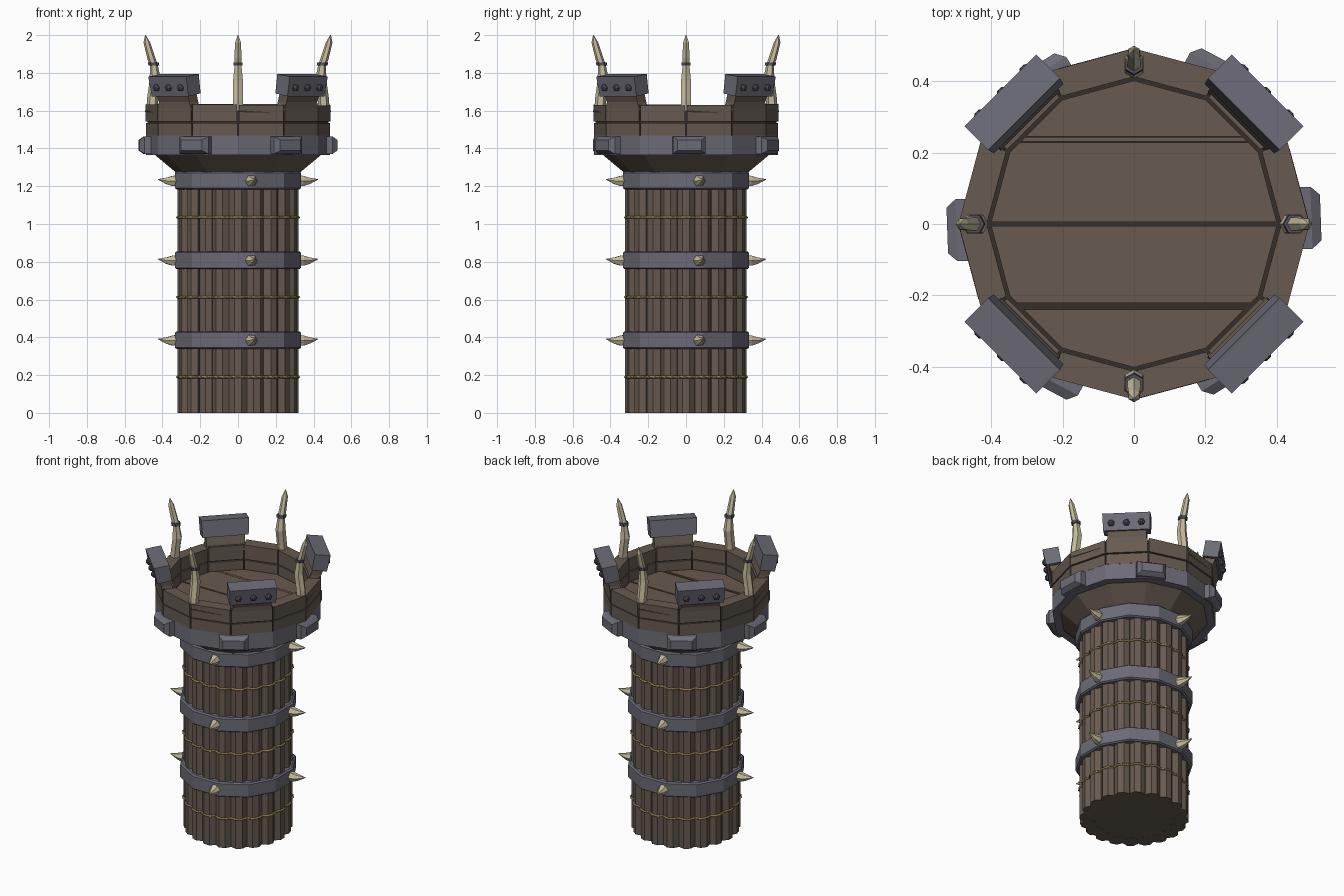
import bpy, bmesh, math, random
from mathutils import Vector, Matrix

if "Cube" in bpy.data.objects:
    bpy.data.objects.remove(bpy.data.objects["Cube"])

random.seed(4)

def mat(name, c):
    m = bpy.data.materials.new(name)
    m.diffuse_color = (*c, 1)
    m.use_nodes = True
    m.node_tree.nodes["Principled BSDF"].inputs["Base Color"].default_value = m.diffuse_color
    return m

WOOD = mat("wood", (0.135, 0.103, 0.080))
DARK = mat("dark_wood", (0.035, 0.028, 0.023))
METAL = mat("metal", (0.150, 0.148, 0.185))
RIVET = mat("dark_metal", (0.08, 0.08, 0.10))
BONE = mat("bone", (0.56, 0.50, 0.34))
ROPE = mat("rope", (0.30, 0.21, 0.085))

def loft(bm, rings, ang=0):
    """Skin between rings of points, cap both ends, turn about z."""
    R = Matrix.Rotation(math.radians(ang), 3, 'Z')
    vs = [[bm.verts.new(R @ Vector(p)) for p in r] for r in rings]
    n = len(vs[0])
    for a, b in zip(vs, vs[1:]):
        for i in range(n):
            bm.faces.new((a[i], a[(i + 1) % n], b[(i + 1) % n], b[i]))
    bm.faces.new(vs[0][::-1])
    bm.faces.new(vs[-1])

def finish(name, bm, m):
    bmesh.ops.recalc_face_normals(bm, faces=bm.faces)
    me = bpy.data.meshes.new(name)
    bm.to_mesh(me)
    bm.free()
    me.materials.append(m)
    ob = bpy.data.objects.new(name, me)
    bpy.context.collection.objects.link(ob)
    return ob

def polar(r, deg, z=0):
    a = math.radians(deg)
    return (r * math.cos(a), r * math.sin(a), z)

def ring(n, r, z, off=0, cx=0, cy=0):
    return [(cx + r * math.cos(math.tau * i / n + math.radians(off)),
             cy + r * math.sin(math.tau * i / n + math.radians(off)), z) for i in range(n)]

def xring(n, r, x, z, y=0):
    """Ring facing along x (radial direction)."""
    return [(x, y + r * math.cos(math.tau * i / n), z + r * math.sin(math.tau * i / n)) for i in range(n)]

def segment(bm, i, r0, r1, z0, z1, gap=0):
    """One wall section between two corners of the twelve-sided parapet."""
    a, b = i * 30 + gap, i * 30 + 30 - gap
    loft(bm, [[polar(r0, a, z), polar(r1, a, z), polar(r1, b, z), polar(r0, b, z)] for z in (z0, z1)])

# log shaft
LOGS, LR, RR = 20, 0.05, 0.275
bm = bmesh.new()
for i in range(LOGS):
    c = polar(RR, i * 360 / LOGS)
    rr = LR + random.uniform(-0.002, 0.002)
    loft(bm, [ring(8, rr, z, i * 18 + 22.5, c[0], c[1]) for z in (0, 1.28)])
loft(bm, [ring(20, 0.275, z) for z in (0.001, 1.28)])
finish("log_shaft", bm, WOOD)

# metal bands and their bone spikes
bands, spikes = bmesh.new(), bmesh.new()
for z in (0.385, 0.808, 1.23):
    loft(bands, [ring(12, r, z + d, 15) for r, d in
                 ((0.336, -0.047), (0.346, -0.04), (0.346, 0.04), (0.336, 0.047))])
    for k in range(4):
        loft(spikes, [xring(6, 0.033, 0.32, z), xring(6, 0.031, 0.352, z - 0.002),
                      xring(6, 0.020, 0.385, z - 0.002), xring(6, 0.002, 0.432, z + 0.006)], 12 + 90 * k)
finish("shaft_bands", bands, METAL)
finish("band_spikes", spikes, BONE)

# ropes hugging the logs
for j, z in enumerate((0.19, 0.613, 1.035)):
    cu = bpy.data.curves.new("rope_%d" % j, 'CURVE')
    cu.dimensions = '3D'
    cu.bevel_depth = 0.007
    cu.bevel_resolution = 0
    sp = cu.splines.new('POLY')
    pts = []
    for i in range(LOGS):
        c = Vector(polar(RR, i * 18, z))
        pts += [c + Vector(polar(LR + 0.001, i * 18 + t)) for t in (-55, -22.5, 22.5, 55)]
    sp.points.add(len(pts) - 1)
    for p, q in zip(sp.points, pts):
        p.co = (*q, 1)
    sp.use_cyclic_u = True
    cu.materials.append(ROPE)
    bpy.context.collection.objects.link(bpy.data.objects.new("rope_%d" % j, cu))

# flared collar under the platform
bm = bmesh.new()
loft(bm, [ring(12, 0.325, 1.27), ring(12, 0.445, 1.37)])
finish("flared_collar", bm, WOOD)

# metal platform ring and its raised blocks
bm = bmesh.new()
loft(bm, [ring(12, 0.488, 1.365), ring(12, 0.488, 1.468)])
finish("platform_ring", bm, METAL)
bm = bmesh.new()
for k in range(6):
    loft(bm, [[(x, sy * w, 1.417 + sz * h) for sy, sz in ((-1, -1), (1, -1), (1, 1), (-1, 1))]
              for x, w, h in ((0.455, 0.087, 0.046), (0.498, 0.087, 0.046), (0.524, 0.064, 0.028))], 2 + 60 * k)
finish("ring_blocks", bm, METAL)

# parapet: dark core with two rows of planks
core, planks = bmesh.new(), bmesh.new()
for i in range(12):
    segment(core, i, 0.425, 0.480, 1.46, 1.622)
    segment(planks, i, 0.412, 0.488, 1.468, 1.536, 0.4)
    segment(planks, i, 0.412, 0.491, 1.543, 1.632 + random.uniform(-0.005, 0.005), 0.5)
finish("parapet_core", core, DARK)
finish("parapet_planks", planks, WOOD)

# cracks in some planks
bm = bmesh.new()
for i in (0, 3, 6, 9):
    ap = 0.491 * math.cos(math.radians(15))
    loft(bm, [[(x, -0.122, 1.602), (x, 0.09, 1.589), (x, -0.122, 1.592)]
              for x in (ap - 0.003, ap + 0.002)], i * 30 + 15)
finish("plank_cracks", bm, DARK)

# floor boards over a dark base
bm = bmesh.new()
loft(bm, [ring(12, 0.43, 1.46), ring(12, 0.43, 1.474)])
finish("floor_base", bm, DARK)
bm = bmesh.new()
for y0, y1 in ((-0.5, -0.24), (-0.222, -0.005), (0.005, 0.229), (0.231, 0.244), (0.246, 0.5)):
    b = bmesh.new()
    loft(b, [ring(12, 0.402, 1.47), ring(12, 0.402, 1.482)])
    for y, n in ((y0, -1), (y1, 1)):
        bmesh.ops.bisect_plane(b, geom=b.verts[:] + b.edges[:] + b.faces[:], plane_co=(0, y, 0),
                               plane_no=(0, n, 0), clear_outer=True)
        bmesh.ops.holes_fill(b, edges=[e for e in b.edges if e.is_boundary])
    tmp = bpy.data.meshes.new("tmp")
    b.to_mesh(tmp)
    b.free()
    bm.from_mesh(tmp)
    bpy.data.meshes.remove(tmp)
finish("floor_boards", bm, WOOD)

# merlons with leaning metal caps and rivets
wood, caps, rivets = bmesh.new(), bmesh.new(), bmesh.new()
for k in range(4):
    a = 45 + 90 * k
    loft(wood, [[(x0, -w, z), (x1, -w, z), (x1, w, z), (x0, w, z)] for x0, x1, w, z in
                ((0.405, 0.474, 0.124, 1.60), (0.412, 0.478, 0.115, 1.645), (0.435, 0.505, 0.118, 1.71))], a)
    loft(caps, [[(x0, -w, z0), (x1, -w, z1), (x1, w, z1), (x0, w, z0)] for x0, z0, x1, z1, w in
                ((0.418, 1.692, 0.508, 1.676, 0.138), (0.436, 1.794, 0.530, 1.780, 0.142))], a)
    for y in (-0.09, 0, 0.09):
        loft(rivets, [xring(6, 0.022, 0.512, 1.722, y), xring(6, 0.020, 0.525, 1.721, y),
                      xring(6, 0.008, 0.535, 1.720, y)], a)
finish("merlons", wood, WOOD)
finish("merlon_caps", caps, METAL)
finish("cap_rivets", rivets, RIVET)

# bone tusks with metal rings
tusks, cuffs = bmesh.new(), bmesh.new()
for k in range(4):
    loft(tusks, [ring(6, r, z, 0, x) for x, z, r in
                 ((0.455, 1.60, 0.030), (0.452, 1.66, 0.030), (0.438, 1.76, 0.030), (0.445, 1.84, 0.021),
                  (0.458, 1.875, 0.022), (0.482, 1.96, 0.018), (0.490, 2.0, 0.002))], 90 * k)
    loft(cuffs, [ring(6, 0.029, z, 0, x) for x, z in ((0.445, 1.838), (0.449, 1.856))], 90 * k)
finish("tusks", tusks, BONE)
finish("tusk_cuffs", cuffs, RIVET)
